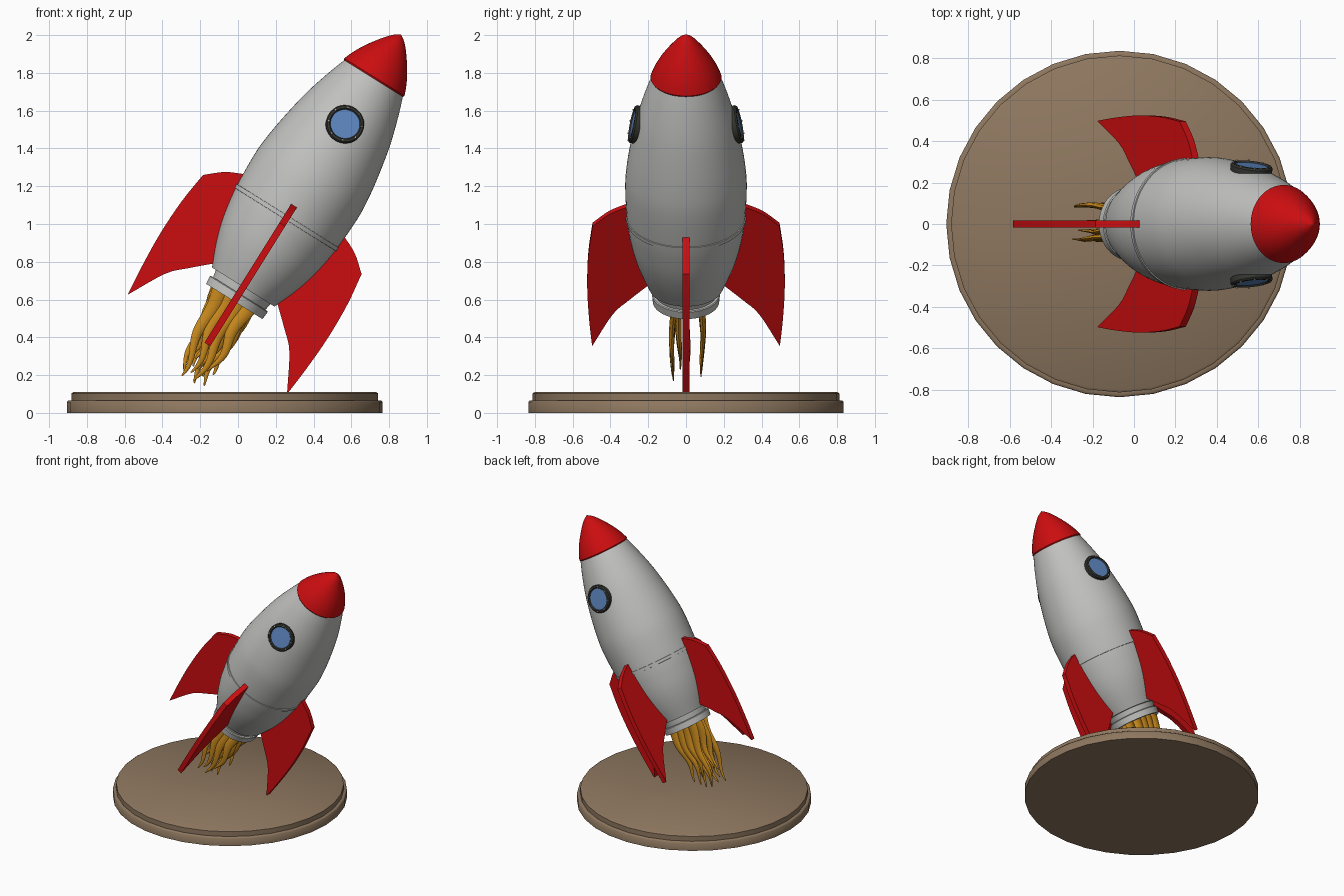
import bpy, bmesh, math, random
from mathutils import Matrix, Vector

if "Cube" in bpy.data.objects:
    bpy.data.objects.remove(bpy.data.objects["Cube"])

random.seed(4)


def material(name, rgb):
    m = bpy.data.materials.new(name)
    m.diffuse_color = (*rgb, 1)
    m.use_nodes = True
    m.node_tree.nodes["Principled BSDF"].inputs["Base Color"].default_value = m.diffuse_color
    return m


RED = material("red", (0.6, 0.004, 0.005))
GREY = material("hull grey", (0.53, 0.53, 0.52))
DARK = material("dark metal", (0.035, 0.036, 0.03))
BLUE = material("window blue", (0.11, 0.24, 0.53))
ORANGE = material("flame orange", (0.58, 0.25, 0.012))
TAN = material("stand tan", (0.27, 0.185, 0.115))

# Rocket frame: local z runs up the leaning axis, origin at the nozzle mouth
ROCKET = Matrix.Translation((-0.02, 0, 0.59)) @ Matrix.Rotation(math.radians(32), 4, 'Y')


def finish(name, bm, mat, matrix=ROCKET, angle=35):
    bmesh.ops.recalc_face_normals(bm, faces=bm.faces)
    me = bpy.data.meshes.new(name)
    bm.to_mesh(me)
    bm.free()
    me.materials.append(mat)
    ob = bpy.data.objects.new(name, me)
    bpy.context.collection.objects.link(ob)
    ob.matrix_world = matrix
    bpy.ops.object.select_all(action='DESELECT')
    ob.select_set(True)
    bpy.context.view_layer.objects.active = ob
    bpy.ops.object.shade_smooth_by_angle(angle=math.radians(angle))
    return ob


def curve(pts, n=4):
    """Smooth (Catmull-Rom) curve through 2D points."""
    p = [Vector(q) for q in pts]
    p = [2 * p[0] - p[1]] + p + [2 * p[-1] - p[-2]]
    out = []
    for a, b, c, d in zip(p, p[1:], p[2:], p[3:]):
        for k in range(n):
            t = k / n
            out.append(0.5 * (2 * b + (c - a) * t + (2 * a - 5 * b + 4 * c - d) * t * t
                              + (3 * b - a - 3 * c + d) * t ** 3))
    return [tuple(q) for q in out] + [tuple(pts[-1])]


def lathe(name, profile, mat, matrix=ROCKET, sides=64, angle=35):
    """Spin (height, radius) points around z."""
    bm = bmesh.new()
    vs = [bm.verts.new((r, 0, z)) for z, r in profile]
    es = [bm.edges.new(e) for e in zip(vs, vs[1:])]
    bmesh.ops.spin(bm, geom=vs + es, cent=(0, 0, 0), axis=(0, 0, 1),
                   angle=math.tau, steps=sides, use_duplicate=False)
    bmesh.ops.remove_doubles(bm, verts=bm.verts, dist=0.0002)
    return finish(name, bm, mat, matrix, angle)


# Stand: two stacked discs
STAND = Matrix.Translation((-0.07, 0, 0))
lathe("stand", [(0, 0), (0, 0.835), (0.058, 0.835), (0.065, 0.828), (0.065, 0.812),
                (0.103, 0.812), (0.111, 0.80), (0.111, 0)], TAN, STAND, 32, 50)

# Hull, seam band, nozzle and nose
hull = curve([(0.09, 0.195), (0.2, 0.241), (0.3, 0.274), (0.4, 0.296), (0.523, 0.313),
              (0.72, 0.322), (0.85, 0.313), (1.0, 0.29), (1.15, 0.259), (1.3, 0.215),
              (1.41, 0.176)])
lathe("hull", [(0.09, 0)] + hull + [(1.41, 0)], GREY)
lathe("seam_band", [(0.51, 0.305), (0.512, 0.317), (0.534, 0.319), (0.536, 0.305)], GREY)
lathe("nozzle", [(0.1, 0.16), (0.095, 0.172), (0.05, 0.163), (0.05, 0.176), (0.045, 0.18),
                 (0.0, 0.176), (0.0, 0.15), (0.04, 0.145), (0.04, 0)], GREY)
nose = curve([(1.4, 0.188), (1.45, 0.168), (1.5, 0.142), (1.55, 0.110), (1.6, 0.073),
              (1.64, 0.038), (1.667, 0)])
lathe("nose_cone", [(1.39, 0), (1.392, 0.183)] + nose, RED)

# Four fins: extruded outline of (height, distance from axis)
outline = (curve([(0.605, 0.30), (0.555, 0.405), (0.48, 0.495)])
           + curve([(0.48, 0.495), (0.3, 0.517), (0.1, 0.523), (-0.1, 0.513), (-0.268, 0.497)])[1:]
           + curve([(-0.268, 0.497), (-0.07, 0.388), (0.02, 0.3), (0.116, 0.195)])[1:]
           + curve([(0.116, 0.195), (0.3, 0.255), (0.45, 0.285)])[1:])
for i in range(4):
    bm = bmesh.new()
    f = bm.faces.new([bm.verts.new((r, -0.018, z)) for z, r in outline])
    ext = bmesh.ops.extrude_face_region(bm, geom=[f])
    bmesh.ops.translate(bm, vec=(0, 0.036, 0),
                        verts=[v for v in ext['geom'] if isinstance(v, bmesh.types.BMVert)])
    finish(f"fin_{i + 1}", bm, RED, ROCKET @ Matrix.Rotation(i * math.pi / 2, 4, 'Z'))

# Portholes on both flanks: rim, glass and bolts
for side, turn in (("front", 0), ("back", math.pi)):
    M = (ROCKET @ Matrix.Rotation(turn, 4, 'Z') @ Matrix.Translation((0, -0.268, 1.105))
         @ Matrix.Rotation(math.radians(77), 4, 'X'))
    lathe(f"{side}_window_rim", [(-0.03, 0.078), (-0.03, 0.1), (0.01, 0.102), (0.018, 0.096),
                                 (0.02, 0.084), (0.012, 0.078), (-0.03, 0.078)], DARK, M, 40)
    lathe(f"{side}_window_glass", [(0.006, 0.08), (0.012, 0.078), (0.013, 0)], BLUE, M, 40)
    bm = bmesh.new()
    for k in range(8):
        a = math.tau * (k + 0.5) / 8
        bmesh.ops.create_cone(bm, cap_ends=True, segments=8, radius1=0.005, radius2=0.004, depth=0.008,
                              matrix=Matrix.Translation((0.09 * math.cos(a), 0.09 * math.sin(a), 0.02)))
    finish(f"{side}_window_bolts", bm, GREY, M)

# Exhaust flame: flat layers of wavy tapering tongues
bm = bmesh.new()
STEPS, SIDES = 18, 8
for layer, y in enumerate((-0.07, -0.035, 0.005, 0.085)):
    for j in range(4):
        x0 = -0.1 + 0.058 * j
        x1 = -0.035 + 0.042 * j
        length = random.uniform(0.36, 0.5) if layer else (0.49, 0.45, 0.48, 0.40)[j]
        phase = 0.5 * j + 1.3 * layer
        rings = []
        for k in range(STEPS + 1):
            t = k / STEPS
            cx = x0 + (x1 - x0) * t + 0.016 * math.sin(phase + 9 * t) * (0.3 + t)
            cy = y + 0.006 * math.sin(phase + 6 * t)
            w = 0.043 * (1 - t) ** 0.8 + 0.004
            d = 0.015 * (1 - t * t) + 0.003
            rings.append([bm.verts.new((cx + w * math.cos(math.tau * s / SIDES),
                                        cy + d * math.sin(math.tau * s / SIDES),
                                        0.035 - (length + 0.025) * t)) for s in range(SIDES)])
        for a, b in zip(rings, rings[1:]):
            for s in range(SIDES):
                n = (s + 1) % SIDES
                bm.faces.new((a[s], a[n], b[n], b[s]))
        bm.faces.new(rings[0])
        bm.faces.new(rings[-1])
finish("exhaust_flame", bm, ORANGE, ROCKET, 60)
